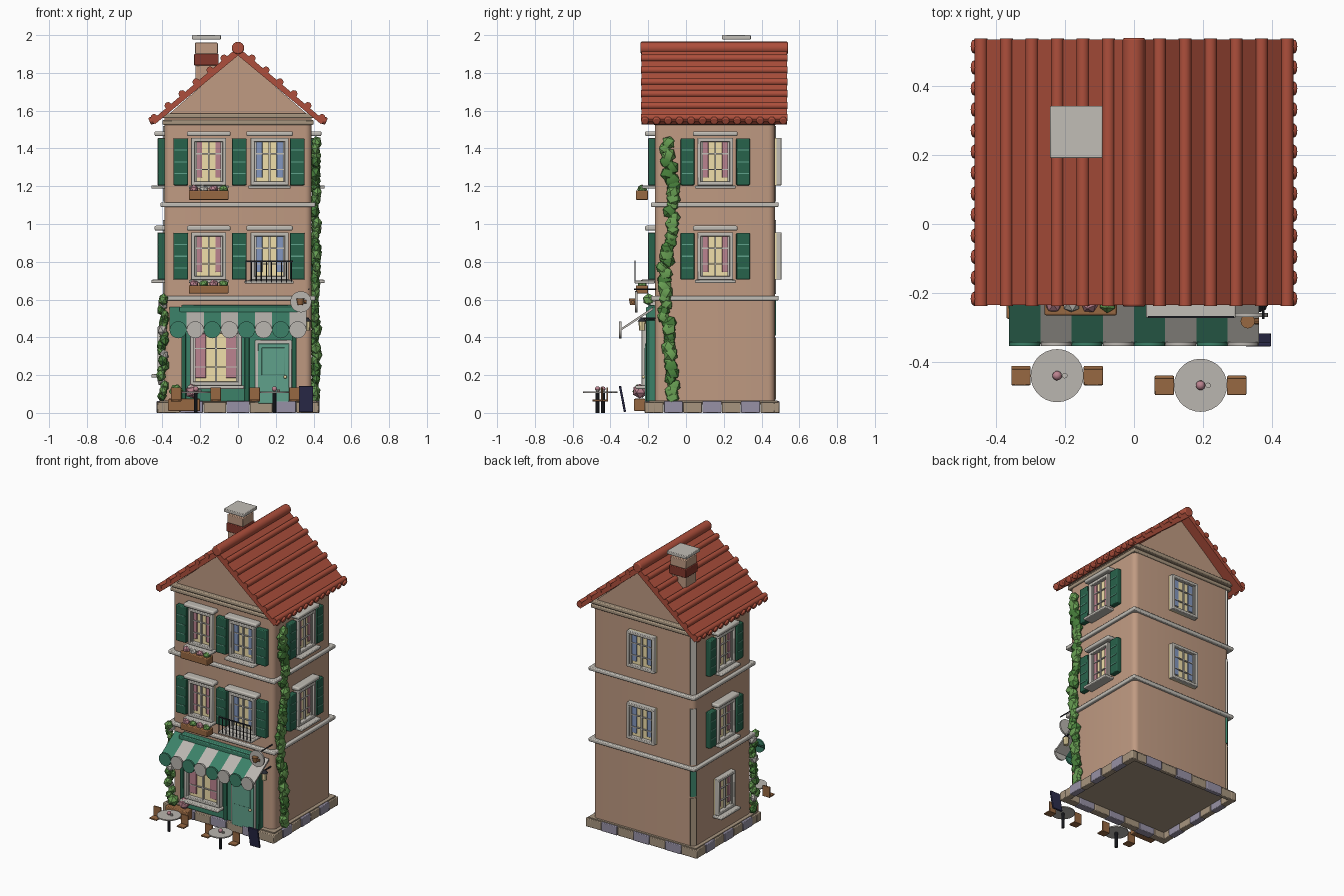
import bpy, bmesh, math, random
from mathutils import Matrix, Vector

if "Cube" in bpy.data.objects:
    bpy.data.objects.remove(bpy.data.objects["Cube"])

random.seed(4)
MATS = {}
PAL = dict(wall=(190, 153, 129), roof=(172, 80, 62), trim=(192, 188, 180), green=(44, 98, 76),
           shop=(62, 128, 104), door=(96, 160, 138), cream=(240, 222, 168), pink=(186, 130, 142),
           blue=(130, 150, 190), wood=(150, 104, 68), dark=(44, 46, 52), navy=(48, 48, 78),
           stone=(166, 148, 126), lilac=(150, 144, 164), ivy=(74, 128, 62), ivy2=(104, 158, 84),
           brick=(130, 58, 48), grey=(184, 180, 174))
I = Matrix.Identity(4)


def finish(name, bm, col, bevel=0, seg=2):
    me = bpy.data.meshes.new(name)
    bmesh.ops.recalc_face_normals(bm, faces=bm.faces[:])
    bm.to_mesh(me)
    bm.free()
    ob = bpy.data.objects.new(name, me)
    bpy.context.collection.objects.link(ob)
    if col not in MATS:
        m = bpy.data.materials.new(col)
        m.diffuse_color = [(c / 255) ** 2.2 for c in PAL[col]] + [1]
        m.use_nodes = True
        m.node_tree.nodes["Principled BSDF"].inputs["Base Color"].default_value = m.diffuse_color
        MATS[col] = m
    me.materials.append(MATS[col])
    if bevel:
        b = ob.modifiers.new("bevel", 'BEVEL')
        b.width, b.segments = bevel, seg
    return ob


def box(name, x, y, z, col, bevel=0, M=I):
    bm = bmesh.new()
    c = [(a[0] + a[1]) / 2 for a in (x, y, z)]
    s = [abs(a[1] - a[0]) for a in (x, y, z)]
    bmesh.ops.create_cube(bm, size=1, matrix=M @ Matrix.Translation(c) @ Matrix.Diagonal((*s, 1)))
    return finish(name, bm, col, bevel)


def cyl(name, p, q, r, col, n=16, r2=None, bevel=0):
    p, q = Vector(p), Vector(q)
    bm = bmesh.new()
    M = Matrix.Translation((p + q) / 2) @ (q - p).to_track_quat('Z', 'Y').to_matrix().to_4x4()
    bmesh.ops.create_cone(bm, cap_ends=True, segments=n, radius1=r, radius2=r if r2 is None else r2,
                          depth=(q - p).length, matrix=M)
    return finish(name, bm, col, bevel)


def ball(name, p, r, col, sub=1, sx=1):
    bm = bmesh.new()
    R = Matrix.Rotation(random.random() * 6, 4, (random.random(), .5, random.random()))
    bmesh.ops.create_icosphere(bm, subdivisions=sub, radius=r,
                               matrix=Matrix.Translation(p) @ Matrix.Diagonal((sx, 1, 1, 1)) @ R)
    return finish(name, bm, col)


def prism(name, pts, y0, y1, col):
    # x/z outline pushed along y
    bm = bmesh.new()
    f = bm.faces.new([bm.verts.new((x, y0, z)) for x, z in pts])
    g = bmesh.ops.extrude_face_region(bm, geom=[f])['geom']
    bmesh.ops.translate(bm, vec=(0, y1 - y0, 0), verts=[v for v in g if isinstance(v, bmesh.types.BMVert)])
    return finish(name, bm, col)


# --- Walls: rounded-corner body and gable
bm = bmesh.new()
bmesh.ops.create_cube(bm, size=1, matrix=Matrix.Translation((0, .1525, .8)) @ Matrix.Diagonal((.78, .635, 1.5, 1)))
vert = [e for e in bm.edges if abs(e.verts[0].co.z - e.verts[1].co.z) > 1]
bmesh.ops.bevel(bm, geom=vert, offset=.035, segments=5, profile=.5, affect='EDGES')
finish("body", bm, 'wall')
prism("gable", [(-.39, 1.53), (.39, 1.53), (.39, 1.56), (0, 1.9), (-.39, 1.56)], -.16, .465, 'wall')
for z0, z1, g in ((.595, .62, .02), (1.09, 1.115, .02), (1.525, 1.55, .01), (1.56, 1.585, .02)):
    box("string_course", (-.39 - g, .39 + g), (-.165 - g, .47 + g), (z0, z1), 'trim' if z0 < 1.5 else 'stone', .006)
# back left corner strips
for z0, z1, c in ((1.12, 1.52, 'trim'), (.63, 1.02, 'trim'), (.41, .595, 'shop'), (.07, .4, 'stone')):
    K = Matrix.Translation((-.377, .457, 0)) @ Matrix.Rotation(math.radians(45), 4, 'Z')
    box("corner_strip", (-.02, .02), (-.008, .008), (z0, z1), c, 0, K)

# --- Plinth: an open ring of stones
for i in range(7):
    a, b, c = -.43 + .86 * i / 7, -.22 + .715 * i / 7, ('stone', 'lilac')[i % 2]
    g, z = .004 * (i % 2), .058 + .004 * (i % 2)
    for y0, y1 in ((-.216 - g, -.165), (.465, .492 + g)):
        box("plinth_stone", (a + .001, a + .122), (y0, y1), (0, z), c, .004)
    for x0, x1 in ((-.427 - g, -.385), (.385, .427 + g)):
        box("plinth_stone", (x0, x1), (b + .001, b + .101), (0, z), c, .004)
box("plinth_ledge", (-.415, .415), (-.195, .485), (.045, .066), 'stone')

# --- Roof
A, E, S = 1.937, .46, .85
top = lambda x: A - S * abs(x)
prism("roof", [(-E, top(E)), (0, A), (E, top(E)), (E - .02, top(E) - .018), (0, A - .045), (.02 - E, top(E) - .018)],
      -.235, .535, 'roof')
cyl("ridge_roll", (0, -.24, 1.932), (0, .54, 1.932), .033, 'roof', 16, bevel=.006)
for s in (-1, 1):
    for i in range(1, 7):
        x = s * .074 * i
        cyl("tile_roll", (x, -.238, top(x) + .004), (x, .538, top(x) + .004), .019, 'roof', 12)
    for i in range(13):
        y = -.217 + .061 * i
        cyl("eave_tile", (s * .44, y, top(.44) - .008), (s * .468, y, top(.468) + .004), .021, 'roof', 12, bevel=.006)

# --- Chimney
cx, cy = -.167, .267
for w, z0, z1, c in ((.058, 1.65, 1.84, 'wall'), (.065, 1.84, 1.9, 'brick'), (.06, 1.9, 1.96, 'wall'),
                     (.076, 1.977, 2.0, 'trim')):
    box("chimney", (cx - w, cx + w), (cy - w, cy + w), (z0, z1), c, .004)

# --- Windows, built in wall space (local -y points out of the wall)
FRONT = Matrix.Translation((0, -.165, 0))
RIGHT = Matrix.Translation((.39, 0, 0)) @ Matrix.Rotation(math.pi / 2, 4, 'Z')
LEFT = Matrix.Translation((-.39, 0, 0)) @ Matrix.Rotation(-math.pi / 2, 4, 'Z')
BACK = Matrix.Translation((0, .47, 0)) @ Matrix.Rotation(math.pi, 4, 'Z')


def window(M, u, z0, z1, w, curtain, header=True, sill=True, off=0):
    o = lambda a, b: (-off - b, -off - a)
    h = w / 2
    box("window_glass", (u - h, u + h), o(-.01, .01), (z0, z1), 'cream', 0, M)
    for s in (-1, 1):
        box("window_frame", (u + s * h, u + s * (h - .02)), o(-.01, .036), (z0, z1), 'trim', .004, M)
        box("window_inner_frame", (u + s * (h - .02), u + s * (h - .03)), o(0, .024), (z0, z1), 'trim', 0, M)
        box("curtain", (u + s * (h - .028), u + s * (h * .38)), o(0, .016), (z0 + .04, z1 - .02), curtain, .003, M)
    for a, b in ((z0, z0 + .02), (z1 - .02, z1)):
        box("window_rail", (u - h, u + h), o(-.01, .036), (a, b), 'trim', .004, M)
    box("mullion", (u - .005, u + .005), o(0, .022), (z0, z1), 'trim', 0, M)
    for k in (1, 2):
        z = z0 + (z1 - z0) * k / 3
        box("glazing_bar", (u - h, u + h), o(0, .02), (z - .003, z + .003), 'trim', 0, M)
    if header:
        box("window_header", (u - h - .023, u + h + .023), o(-.01, .052), (z1 + .01, z1 + .036), 'trim', .008, M)
    if sill:
        box("window_sill", (u - h - .012, u + h + .012), o(-.01, .068), (z0 - .018, z0), 'trim', .005, M)


def shutter(M, u, z0, w=.078):
    box("shutter", (u - w / 2, u + w / 2), (-.034, .005), (z0, z0 + .248), 'green', .005, M)
    for k in range(1, 4):
        z = z0 + .062 * k
        box("shutter_slat", (u - w * .42, u + w * .42), (-.037, -.03), (z - .003, z + .003), 'door', 0, M)


for z in (1.205, .705):
    window(FRONT, -.155, z, z + .25, .185, 'pink')
    window(FRONT, .167, z, z + .25, .2, 'blue')
    for u in (-.303, .006, .313):
        shutter(FRONT, u, z)
    for M, c in ((RIGHT, .155), (LEFT, -.155)):
        window(M, c, z, z + .25, .19, 'pink')
        shutter(M, c - .147, z, .072)
        shutter(M, c + .147, z, .072)
    window(BACK, 0, z, z + .25, .21, 'blue', False, False)
window(LEFT, -.155, .205, .455, .19, 'pink', False)


# --- Flower boxes and balcony
def planter(x0, x1, y0, y1, z0, z1, r, cols, lift=.2):
    box("planter", (x0, x1), (y0, y1), (z0, z1), 'wood', .005)
    for i, c in enumerate(cols):
        ball("flower", (x0 + (x1 - x0) * (i + .5) / len(cols), (y0 + y1) / 2, z1 + r * lift), r, c)


planter(-.26, -.05, -.265, -.2, 1.128, 1.178, .026, ('pink', 'trim', 'pink', 'ivy2'))
planter(-.26, -.05, -.265, -.2, .632, .675, .026, ('pink', 'ivy2', 'pink', 'ivy2'))
planter(-.37, -.2, -.275, -.215, .01, .075, .04, ('ivy2', 'pink'), 1)
box("balcony_slab", (.035, .295), (-.272, -.165), (.685, .7), 'trim', .004)
box("balcony_rail", (.04, .29), (-.273, -.267), (.798, .806), 'dark')
for i in range(10):
    x = .043 + .0268 * i
    cyl("baluster", (x, -.27, .69), (x, -.27, .8), .003, 'dark', 8)

# --- Shopfront
box("shop_panel", (-.3, .31), (-.2, -.16), (.06, .57), 'shop', .006)
box("shop_fascia", (-.31, .32), (-.212, -.16), (.49, .56), 'shop', .005)
for x in (-.3, .035, .285):
    box("pilaster", (x, x + .025), (-.212, -.16), (.06, .5), 'green', .004)
window(FRONT, -.117, .145, .44, .275, 'pink', False, True, .035)
box("door_frame", (.09, .285), (-.21, -.16), (.05, .385), 'trim', .005)
box("door", (.105, .27), (-.218, -.16), (.05, .368), 'door', .004)
box("door_panel", (.125, .25), (-.221, -.16), (.2, .345), 'door', .003)
ball("door_knob", (.25, -.225, .19), .009, 'cream', 2)

# --- Striped awning with scalloped edge
for i in range(8):
    x0, c = -.362 + .0905 * i, ('shop', 'grey')[i % 2]
    bm = bmesh.new()
    prof = [(-.175, .56), (-.348, .445), (-.348, .433), (-.175, .545)]
    f = bm.faces.new([bm.verts.new((x0, y, z)) for y, z in prof])
    g = bmesh.ops.extrude_face_region(bm, geom=[f])['geom']
    bmesh.ops.translate(bm, vec=(.0905, 0, 0), verts=[v for v in g if isinstance(v, bmesh.types.BMVert)])
    finish("awning_stripe", bm, c)
    cyl("awning_scallop", (x0 + .045, -.354, .44), (x0 + .045, -.342, .44), .045, c, 20)

# --- Hanging sign and lamp
cyl("sign_arm", (.375, -.16, .655), (.375, -.275, .655), .004, 'dark', 8)
cyl("sign_disc", (.333, -.27, .588), (.333, -.258, .588), .056, 'grey', 24)
cyl("sign_cup", (.33, -.282, .57), (.33, -.282, .605), .014, 'wood', 12, .021)
cyl("sign_cup_handle", (.35, -.282, .588), (.362, -.282, .588), .009, 'wood', 8)
cyl("lamp_arm", (.365, -.16, .5), (.365, -.24, .5), .005, 'dark', 8)
cyl("lamp_glass", (.365, -.232, .435), (.365, -.232, .485), .016, 'cream', 8, .02)
cyl("lamp_cap", (.365, -.232, .485), (.365, -.232, .505), .024, 'dark', 8, .006)

# --- Ivy climbing the right wall and the front left corner
for i in range(42):
    z = .08 + 1.35 * i / 41
    y = -.095 + .025 * math.sin(z * 7) + random.uniform(-.016, .016)
    ball("ivy_right", (.41 + random.uniform(-.008, .008), y, z), random.uniform(.033, .044),
         random.choice(('ivy', 'ivy2')), 1, .75)
for i in range(20):
    z = .09 + .51 * i / 19
    c = 'trim' if i % 5 == 3 else random.choice(('ivy', 'ivy2'))
    ball("ivy_left", (-.398 + random.uniform(-.01, .01), -.18 + random.uniform(-.018, .018), z),
         random.uniform(.028, .036), c, 1, .8)

# --- Cafe tables and chairs
for tx, ty in ((-.223, -.44), (.193, -.468)):
    cyl("table_top", (tx, ty, .106), (tx, ty, .114), .077, 'grey', 28)
    cyl("table_post", (tx, ty, .0), (tx, ty, .108), .01, 'dark', 10)
    cyl("cup", (tx + .022, ty, .113), (tx + .022, ty, .125), .008, 'trim', 10)
    ball("table_flower", (tx, ty, .127), .014, 'pink', 2)
    for s in (-1, 1):
        x = tx + s * .105
        box("chair_seat", (x - .028, x + .028), (ty - .028, ty + .028), (.06, .07), 'wood', .003)
        box("chair_back", (x - .028, x + .028), (ty + .018, ty + .028), (.065, .135), 'wood', .003)

# --- Leaning chalkboard
T = Matrix.Translation((.36, -.322, 0)) @ Matrix.Rotation(math.radians(11), 4, 'X')
box("chalkboard", (-.038, .038), (-.006, .006), (.005, .145), 'navy', .003, T)

bpy.ops.object.select_all(action='SELECT')
bpy.context.view_layer.objects.active = bpy.context.selected_objects[0]
bpy.ops.object.shade_smooth_by_angle(angle=math.radians(35))
